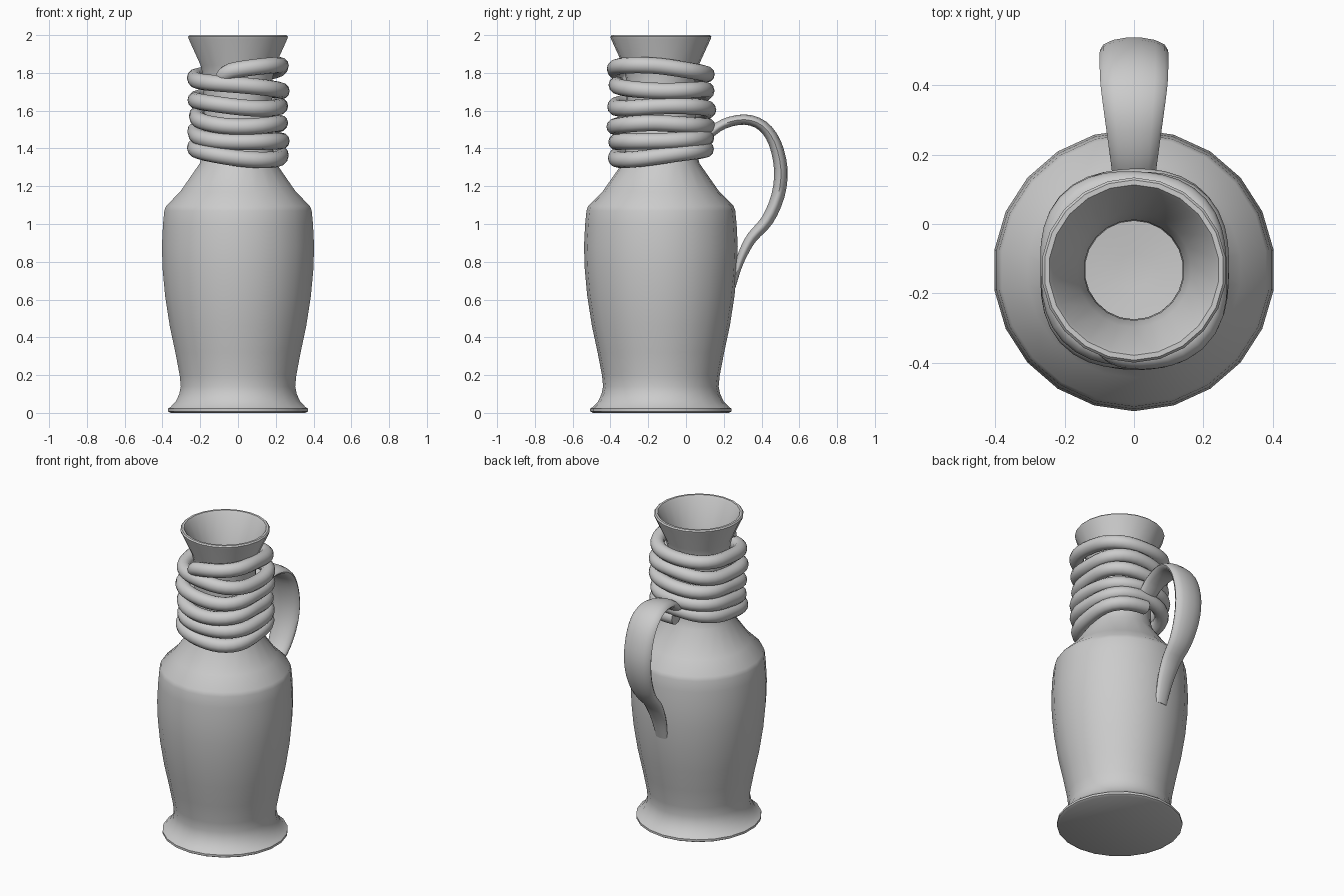
import bpy, bmesh, math
from mathutils import Vector

if "Cube" in bpy.data.objects:
    bpy.data.objects.remove(bpy.data.objects["Cube"])

CY = -0.133   # y of the jug's axis
SIDES = 22


def finish(name, bm, angle=40):
    bmesh.ops.recalc_face_normals(bm, faces=bm.faces)
    me = bpy.data.meshes.new(name)
    bm.to_mesh(me)
    bm.free()
    ob = bpy.data.objects.new(name, me)
    bpy.context.collection.objects.link(ob)
    bpy.ops.object.select_all(action='DESELECT')
    ob.select_set(True)
    bpy.context.view_layer.objects.active = ob
    bpy.ops.object.shade_smooth_by_angle(angle=math.radians(angle))
    return ob


def skin(bm, rings, caps=True):
    vs = [[bm.verts.new(p) for p in ring] for ring in rings]
    n = len(vs[0])
    for a, b in zip(vs, vs[1:]):
        for i in range(n):
            j = (i + 1) % n
            bm.faces.new((a[i], a[j], b[j], b[i]))
    if caps:
        bm.faces.new(vs[0])
        bm.faces.new(vs[-1])


def smooth(points, steps):
    # Catmull-Rom interpolation of any tuple
    pts = [points[0]] + list(points) + [points[-1]]
    out = []
    for k in range(1, len(pts) - 2):
        for s in range(steps):
            t = s / steps
            out.append(tuple(0.5 * (2 * b + (c - a) * t + (2 * a - 5 * b + 4 * c - d) * t * t
                                    + (3 * b - a - 3 * c + d) * t ** 3)
                             for a, b, c, d in zip(*pts[k - 1:k + 3])))
    return out + [tuple(points[-1])]


def sweep(name, path, sizes, sides):
    # elliptical section; sizes are (half width, half thickness)
    bm = bmesh.new()
    rings = []
    for i, p in enumerate(path):
        tan = (path[min(i + 1, len(path) - 1)] - path[max(i - 1, 0)]).normalized()
        if name == "handle":
            side = Vector((1, 0, 0))
        else:
            side = Vector((p.x, p.y - CY, 0)).normalized()
        up = tan.cross(side).normalized()
        side = up.cross(tan).normalized()
        w, t = sizes[i]
        rings.append([p + side * w * math.cos(a) + up * t * math.sin(a)
                      for a in (2 * math.pi * k / sides for k in range(sides))])
    skin(bm, rings)
    return finish(name, bm, 60)


# body: outer wall, rim, then inner wall down to the floor
profile = [(0.36, 0.0), (0.374, 0.008), (0.374, 0.022), (0.36, 0.032), (0.333, 0.06),
           (0.314, 0.10), (0.306, 0.14), (0.312, 0.20), (0.335, 0.32), (0.365, 0.46),
           (0.390, 0.62), (0.403, 0.76), (0.407, 0.88), (0.401, 1.0), (0.394, 1.07),
           (0.385, 1.095), (0.31, 1.17), (0.205, 1.32), (0.188, 1.38), (0.182, 1.6),
           (0.185, 1.77), (0.20, 1.84), (0.264, 1.98), (0.267, 1.992), (0.26, 2.0), (0.246, 2.0),
           (0.236, 1.985), (0.165, 1.83), (0.145, 1.75), (0.142, 1.4), (0.16, 1.32),
           (0.34, 1.07), (0.36, 0.88), (0.34, 0.6), (0.26, 0.18), (0.2, 0.10), (0.05, 0.08)]
bm = bmesh.new()
skin(bm, [[(r * math.sin(a), CY - r * math.cos(a), z)
           for a in (2 * math.pi * k / SIDES for k in range(SIDES))] for r, z in profile])
finish("jug_body", bm, 35)

# rope: heights at back, right, front, left of each turn, climbing clockwise
heights = [1.40, 1.36, 1.345, 1.41,
           1.45, 1.445, 1.43, 1.485,
           1.52, 1.53, 1.52, 1.565,
           1.61, 1.62, 1.62, 1.66,
           1.70, 1.71, 1.73, 1.775,
           1.79, 1.835, 1.82]
radii = [0.245, 0.225, 0.24, 0.222]
keys = [(math.pi / 2 * (1 - i), radii[i % 4], z) for i, z in enumerate(heights)]
keys[0] = (keys[0][0], 0.235, 1.40)
keys.append((keys[-1][0] - 0.40, 0.205, 1.775))
path = []
for a, r, z in smooth(keys, 10):
    r += 0.010 * (1 - math.cos(4 * a)) + 0.006 * math.sin(1.7 * a)
    path.append(Vector((r * math.cos(a), CY + r * math.sin(a), z + 0.006 * math.sin(2.3 * a))))
sweep("neck_rope", path, [(0.043, 0.043)] * len(path), 12)

# handle: y, z, half width, half thickness
handle = [(0.04, 1.42, 0.055, 0.025), (0.12, 1.475, 0.06, 0.026), (0.20, 1.53, 0.07, 0.027),
          (0.31, 1.553, 0.085, 0.028), (0.405, 1.52, 0.097, 0.03), (0.47, 1.43, 0.099, 0.034),
          (0.502, 1.29, 0.098, 0.037), (0.487, 1.15, 0.092, 0.036), (0.43, 1.02, 0.08, 0.034),
          (0.35, 0.93, 0.068, 0.03), (0.305, 0.85, 0.06, 0.026), (0.275, 0.77, 0.052, 0.02),
          (0.25, 0.67, 0.042, 0.014)]
rows = smooth(handle, 3)
sweep("handle", [Vector((0, y, z)) for y, z, w, t in rows], [(w, t) for y, z, w, t in rows], 14)
